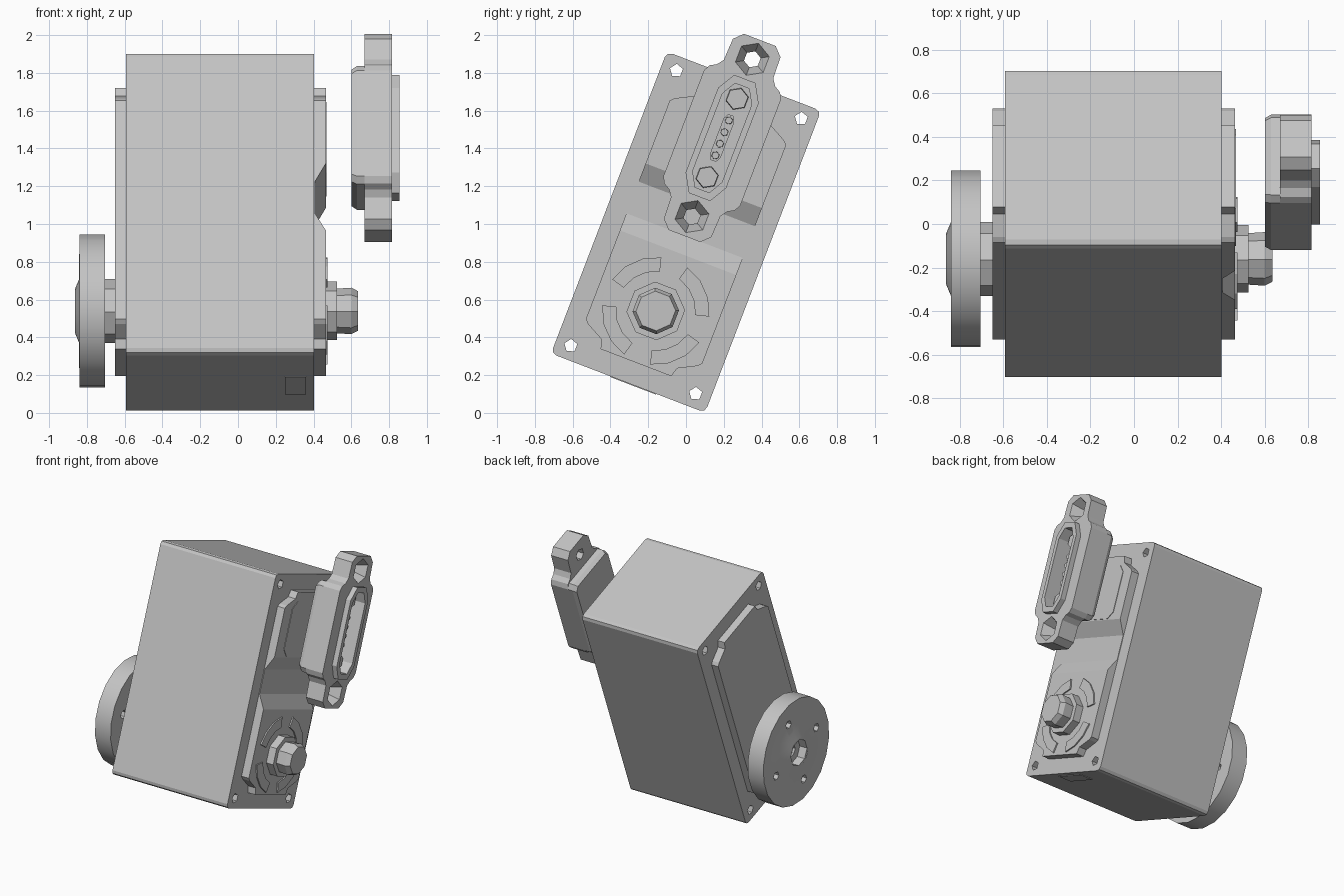
import bpy, bmesh, math
from mathutils import Matrix, Vector

cube = bpy.data.objects.get("Cube")
if cube:
    bpy.data.objects.remove(cube, do_unlink=True)

GREY = (0.55, 0.55, 0.55, 1)
grey = bpy.data.materials.new("plain grey")
grey.use_nodes = True
grey.diffuse_color = GREY
grey.node_tree.nodes["Principled BSDF"].inputs["Base Color"].default_value = GREY

# Everything is laid out upright as (x, width, length), then leaned about x
LEAN = Matrix.Translation((0, 0, 0.957)) @ Matrix.Rotation(math.radians(-21), 4, 'X')
SHAFT_V = -0.447
PLUG_V = 0.534


def loft(name, loops):
    """Skin a stack of matching loops and cap both ends."""
    bm = bmesh.new()
    rings = [[bm.verts.new(LEAN @ Vector(p)) for p in loop] for loop in loops]
    n = len(rings[0])
    for a, b in zip(rings, rings[1:]):
        for i in range(n):
            j = (i + 1) % n
            bm.faces.new((a[i], a[j], b[j], b[i]))
    bm.faces.new(rings[0][::-1])
    bm.faces.new(rings[-1])
    bmesh.ops.recalc_face_normals(bm, faces=bm.faces)
    mesh = bpy.data.meshes.new(name)
    bm.to_mesh(mesh)
    bm.free()
    mesh.materials.append(grey)
    obj = bpy.data.objects.new(name, mesh)
    bpy.context.collection.objects.link(obj)
    return obj


def prism(name, outline, x0, x1, centre=(0, 0)):
    return loft(name, [[(x, u + centre[0], v + centre[1]) for u, v in outline] for x in (x0, x1)])


def turned(name, profile, sides, u=0, v=0, turn=0.5):
    """Lathe of (x, radius) steps around an axis parallel to x."""
    angles = [2 * math.pi * (i + turn) / sides for i in range(sides)]
    return loft(name, [[(x, u + r * math.cos(a), v + r * math.sin(a)) for a in angles]
                       for x, r in profile])


def four_way(quarter):
    """Mirror a quarter outline (side to top) into a closed outline."""
    half = quarter + [(-u, v) for u, v in reversed(quarter)]
    return half + [(u, -v) for u, v in reversed(half)]


def cut(target, cutters):
    for c in cutters:
        mod = target.modifiers.new("cut", 'BOOLEAN')
        mod.operation = 'DIFFERENCE'
        mod.solver = 'EXACT'
        mod.object = c
    graph = bpy.context.evaluated_depsgraph_get()
    result = bpy.data.meshes.new_from_object(target.evaluated_get(graph))
    target.modifiers.clear()
    target.data = result
    for c in cutters:
        bpy.data.objects.remove(c, do_unlink=True)


def smooth(obj):
    bpy.ops.object.select_all(action='DESELECT')
    obj.select_set(True)
    bpy.context.view_layer.objects.active = obj
    bpy.ops.object.shade_smooth_by_angle(angle=math.radians(30))


# Case with rounded corners and four through holes
body = prism("body", four_way([(0.437, 0.825), (0.428, 0.847), (0.405, 0.856)]), -0.592, 0.402)
cut(body, [turned("hole", [(-0.8, 0.036), (0.8, 0.036)], 5, su * 0.354, sv * 0.78)
           for su in (-1, 1) for sv in (-1, 1)])

# Raised covers on both sides
cover = four_way([(0.33, 0.62), (0.31, 0.64), (0.215, 0.69), (0.2, 0.74)])
prism("left_cover", cover, -0.65, -0.58)
right_cover = prism("right_cover", cover, 0.39, 0.465)
notch = [(0.407, -0.02), (0.407, 0.16), (0.5, 0.325), (0.5, -0.175)]
cut(right_cover, [loft("notch", [[(x, u, v) for x, v in notch] for u in (-0.5, 0.5)])])
prism("cover_panel", four_way([(0.23, 0.15), (0.18, 0.2)]), 0.46, 0.469, (0, 0.47))

# Thin cable port on the lower end
loft("cable_port", [[(x, u, v) for x, u in ((0.25, -0.1), (0.36, -0.1), (0.36, 0.16), (0.25, 0.16))]
                    for v in (-0.86, -0.85)])

# Curved ribs around the right shaft
for k in range(4):
    angles = [math.radians(45 + 90 * k + d) for d in (-30, -10, 10, 30)]
    arc = [(0.285 * math.cos(a), 0.285 * math.sin(a)) for a in angles]
    arc += [(0.21 * math.cos(a), 0.21 * math.sin(a)) for a in reversed(angles)]
    prism("shaft_rib", arc, 0.46, 0.475, (0, SHAFT_V))

# Right shaft: collar and knob
turned("shaft_collar", [(0.46, 0.155), (0.525, 0.155)], 8, 0, SHAFT_V)
turned("shaft_knob", [(0.52, 0.118), (0.6, 0.123), (0.635, 0.105)], 8, 0, SHAFT_V)

# Left output wheel with neck, hub and four bolt holes
turned("wheel_neck", [(-0.64, 0.17), (-0.71, 0.17)], 8, 0, SHAFT_V)
wheel = turned("wheel", [(-0.705, 0.407), (-0.84, 0.407), (-0.841, 0.17), (-0.864, 0.115)],
               20, 0, SHAFT_V)
cutters = [turned("bolt_hole", [(-0.69, 0.032), (-0.9, 0.032)], 6,
                  0.265 * math.cos(k * math.pi / 2), SHAFT_V + 0.265 * math.sin(k * math.pi / 2))
           for k in range(4)]
cutters.append(turned("hub_recess", [(-0.74, 0.045), (-0.8, 0.045), (-0.801, 0.1), (-0.9, 0.1)],
                      8, 0, SHAFT_V))
cut(wheel, cutters)
smooth(wheel)

# Plug flange with two bolt lugs
flange = prism("plug_flange", four_way([(0.218, 0.3), (0.2, 0.335), (0.165, 0.355), (0.14, 0.39),
                                        (0.135, 0.51), (0.09, 0.556)]), 0.67, 0.815, (0, PLUG_V))
cutters = [turned("lug_hole", [(0.6, 0.045), (0.72, 0.045), (0.83, 0.098)], 6, 0, PLUG_V + s * 0.446)
           for s in (-1, 1)]
socket = four_way([(0.083, 0.22), (0.04, 0.295)])
cutters.append(prism("socket", socket, 0.74, 0.9, (0, PLUG_V)))
cut(flange, cutters)

# Plug back with tapered edge
back = four_way([(0.218, 0.3), (0.19, 0.335)])
loft("plug_back", [[(x, u * s, PLUG_V + v * s) for u, v in back]
                   for x, s in ((0.602, 0.95), (0.63, 1), (0.672, 1))])

# Raised rim around the socket
rim = prism("plug_rim", four_way([(0.115, 0.24), (0.06, 0.335)]), 0.81, 0.855, (0, PLUG_V))
cut(rim, [prism("rim_opening", socket, 0.7, 0.9, (0, PLUG_V))])

# Socket contents: end studs and a pin strip
for s in (-1, 1):
    turned("socket_stud", [(0.73, 0.062), (0.79, 0.058)], 6, 0, PLUG_V + s * 0.222)
prism("pin_strip", four_way([(0.03, 0.1), (0.015, 0.13)]), 0.73, 0.77, (0, PLUG_V))
for i in range(4):
    turned("pin", [(0.76, 0.022), (0.80, 0.02)], 6, 0, PLUG_V + (i - 1.5) * 0.066)
